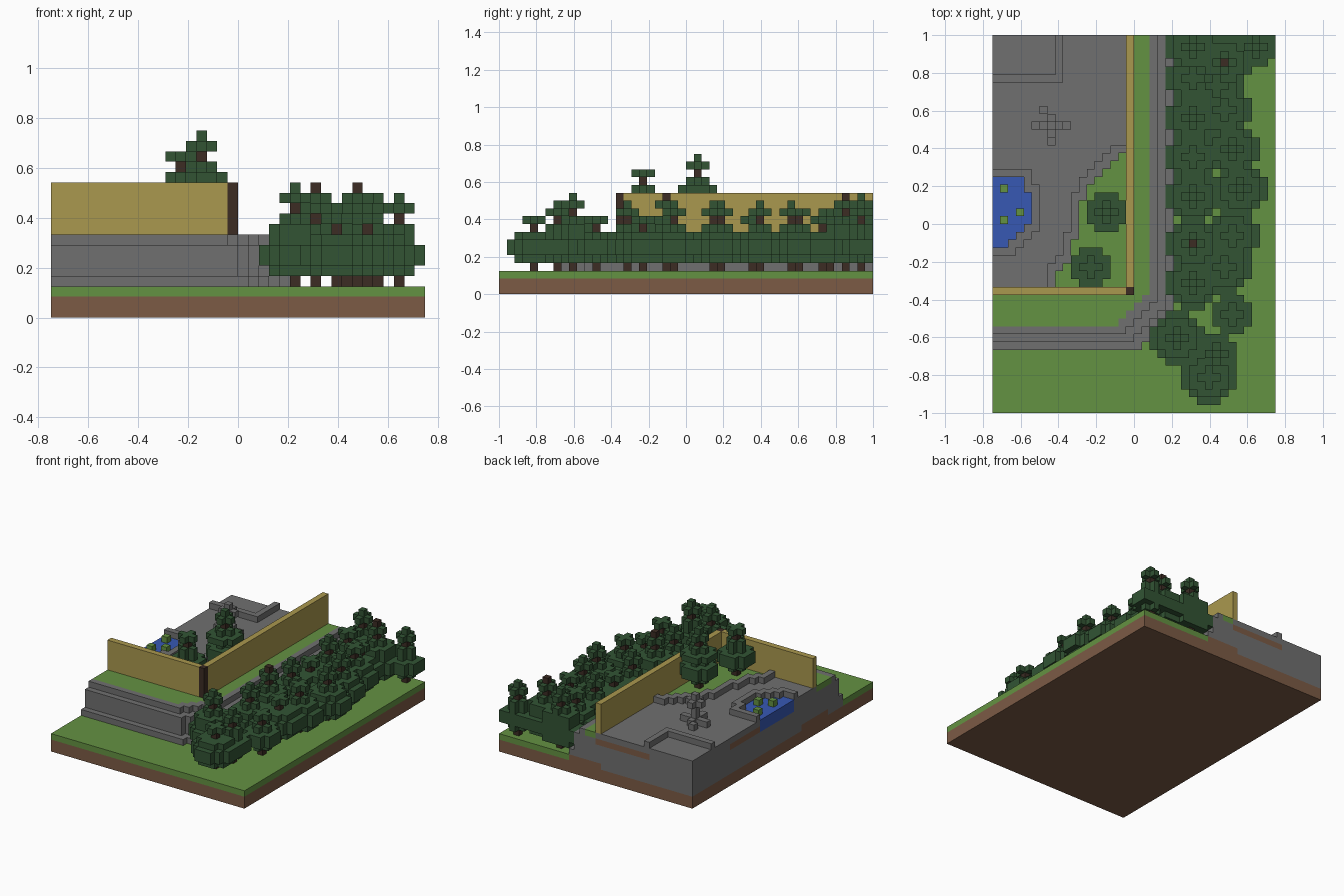
import bpy
import bmesh
from mathutils import Vector

if "Cube" in bpy.data.objects:
    bpy.data.objects.remove(bpy.data.objects["Cube"], do_unlink=True)

VOXEL = 1 / 24
NX, NY = 36, 48
GROUND, FLOOR, WALL_TOP = 3, 8, 13


def make_material(name, hex_code):
    """Flat material from an sRGB hex colour."""
    srgb = [int(hex_code[n:n + 2], 16) / 255 for n in (0, 2, 4)]
    colour = [((c + 0.055) / 1.055) ** 2.4 for c in srgb] + [1]
    mat = bpy.data.materials.new(name)
    mat.use_nodes = True
    mat.diffuse_color = colour
    bsdf = next(n for n in mat.node_tree.nodes if n.type == "BSDF_PRINCIPLED")
    bsdf.inputs["Base Color"].default_value = colour
    return mat


earth = make_material("earth brown", "7C5B45")
grass = make_material("grass green", "649242")
stone = make_material("stone grey", "707070")
ochre = make_material("ochre", "AA984E")
bark = make_material("dark bark", "3C2C24")
needles = make_material("needle green", "325434")
water = make_material("water blue", "3758B4")

PARTS = {
    "earth_base": earth, "meadow": grass, "stone_terrace": stone,
    "terrace_lawn": grass, "garden_lawn": grass, "garden_border": stone,
    "pond_water": water, "pond_rim": stone, "lily_pads": grass,
    "boundary_wall": ochre, "corner_post": bark, "corner_kerb": stone,
    "stone_monument": stone, "tree_trunks": bark, "tree_foliage": needles,
}
cells = {}


def fill(part, xs, ys, zs, replace=True):
    """Fill a block of the voxel grid with one part."""
    for i in xs:
        for j in ys:
            for k in zs:
                if 0 <= i < NX and 0 <= j < NY and (replace or (i, j, k) not in cells):
                    cells[i, j, k] = part


def one(n):
    return range(n, n + 1)


def disc(r):
    return [(a, b) for a in range(-r, r + 1) for b in range(-r, r + 1)
            if a * a + b * b <= r * r + r / 2]


def border(region):
    """Cells touching a flat region."""
    near = {(i + a, j + b) for i, j in region for a in (-1, 0, 1) for b in (-1, 0, 1)}
    return near - region


# Ground and stepped terrace with a bevelled corner
for i in range(NX):
    for j in range(NY):
        ring = max(i - 19, 11 - j, (i - j - 3) // 2)
        fill("earth_base", one(i), one(j), range(2))
        if ring > 3:
            fill("meadow", one(i), one(j), one(2))
            continue
        top = {3: 4, 2: 7}.get(ring, FLOOR)
        fill("stone_terrace", one(i), one(j), range(2, top))
        if ring <= 0 and (i > 17 or j < 15):
            fill("terrace_lawn", one(i), one(j), one(FLOOR - 1))

# Earth seams on the cut sides
fill("earth_base", range(8, 18), one(NY - 1), one(6))
fill("earth_base", range(17, 23), one(NY - 1), one(2))
fill("earth_base", one(0), range(28, 38), one(6))
fill("earth_base", one(0), range(12, 19), one(2))

# Walls and corner post
fill("boundary_wall", range(17), one(15), range(FLOOR, WALL_TOP))
fill("boundary_wall", one(17), range(16, NY), range(FLOOR, WALL_TOP))
fill("corner_post", one(17), one(15), range(FLOOR, WALL_TOP))

# Garden bed with stone border
widths = [9, 9, 8, 7, 7, 7, 6, 6, 6, 6, 6, 5, 5, 4, 3, 2, 1]
bed = {(i, 16 + n) for n, w in enumerate(widths) for i in range(17 - w, 17)}
for i, j in bed:
    fill("garden_lawn", one(i), one(j), one(FLOOR - 1))
for i, j in border(bed):
    fill("garden_border", one(i), one(j), one(FLOOR), False)

# Pond, rim and pads
pond = {(i, 21 + n) for n, w in enumerate([2, 3, 4, 5, 5, 5, 5, 4, 4]) for i in range(w)}
for i, j in pond:
    fill("pond_water", one(i), one(j), range(FLOOR - 2, FLOOR))
for i, j in border(pond):
    fill("pond_rim", one(i), one(j), one(FLOOR))
for i, j in ((1, 28), (3, 25), (1, 24)):
    fill("lily_pads", one(i), one(j), one(FLOOR))

# Corner kerb
fill("corner_kerb", range(9), one(42), one(FLOOR))
fill("corner_kerb", one(8), range(42, NY), one(FLOOR))

# Monument
fill("stone_monument", one(7), one(36), range(FLOOR, FLOOR + 5))
for level in (FLOOR, FLOOR + 3):
    for a, b in disc(1):
        fill("stone_monument", one(7 + a), one(36 + b), one(level))
for i, j in ((5, 36), (9, 36), (7, 34), (6, 38)):
    fill("stone_monument", one(i), one(j), one(FLOOR))


def tree(x, y, top, r, base=GROUND):
    """Conifer: wide skirt, thin neck and a small cap."""
    i, j = int((x + 0.75) / VOXEL), int((y + 1) / VOXEL)
    top = round(top / VOXEL)
    skirt = [r - 1, r, r, r - 1]
    n = top - base - 1 - len(skirt)
    cap = [0, 1, 0, 1, 2][:n] if n > 3 else [1, 0, 1][:n]
    fill("tree_trunks", one(i), one(j), range(base, top - 1))
    for level, radius in enumerate(skirt + cap[::-1], base + 1):
        for a, b in disc(radius):
            fill("tree_foliage", one(i + a), one(j + b), one(level), False)


# Garden trees, then the wood: x, y, height of the tip, skirt radius
tree(-0.15, 0.06, 0.75, 2, FLOOR)
tree(-0.23, -0.23, 0.667, 2, FLOOR)
for spec in (
    (0.40, -0.82, 0.42, 3), (0.23, -0.60, 0.54, 3), (0.44, -0.69, 0.50, 2),
    (0.52, -0.48, 0.42, 2), (0.31, -0.31, 0.50, 3), (0.48, -0.23, 0.42, 3),
    (0.31, -0.10, 0.58, 3), (0.52, -0.06, 0.46, 3), (0.31, 0.14, 0.50, 3),
    (0.56, 0.19, 0.50, 3), (0.31, 0.35, 0.42, 3), (0.52, 0.40, 0.50, 3),
    (0.31, 0.56, 0.50, 3), (0.48, 0.60, 0.46, 3), (0.31, 0.77, 0.46, 3),
    (0.44, 0.73, 0.42, 3), (0.31, 0.94, 0.54, 3), (0.48, 0.87, 0.58, 3),
    (0.64, 0.94, 0.50, 2),
):
    tree(*spec)

# Turn each part's exposed voxel sides into a mesh
AXES = [Vector(v) for v in ((1, 0, 0), (0, 1, 0), (0, 0, 1))]
ORIGIN = Vector((NX / 2, NY / 2, 0))
for part, mat in PARTS.items():
    bm = bmesh.new()
    for cell in [c for c, p in cells.items() if p == part]:
        centre = Vector(cell) + Vector((0.5, 0.5, 0.5)) - ORIGIN
        for n in range(3):
            for sign in (-1, 1):
                out = AXES[n] * sign
                if tuple(int(c + o) for c, o in zip(cell, out)) in cells:
                    continue
                u, v = AXES[(n + 1) % 3] * sign, AXES[(n + 2) % 3]
                corners = (-u - v, u - v, u + v, v - u)
                bm.faces.new([bm.verts.new((centre + (out + c) / 2) * VOXEL) for c in corners])
    bmesh.ops.remove_doubles(bm, verts=bm.verts, dist=VOXEL / 100)
    mesh = bpy.data.meshes.new(part)
    bm.to_mesh(mesh)
    bm.free()
    mesh.materials.append(mat)
    bpy.context.scene.collection.objects.link(bpy.data.objects.new(part, mesh))
